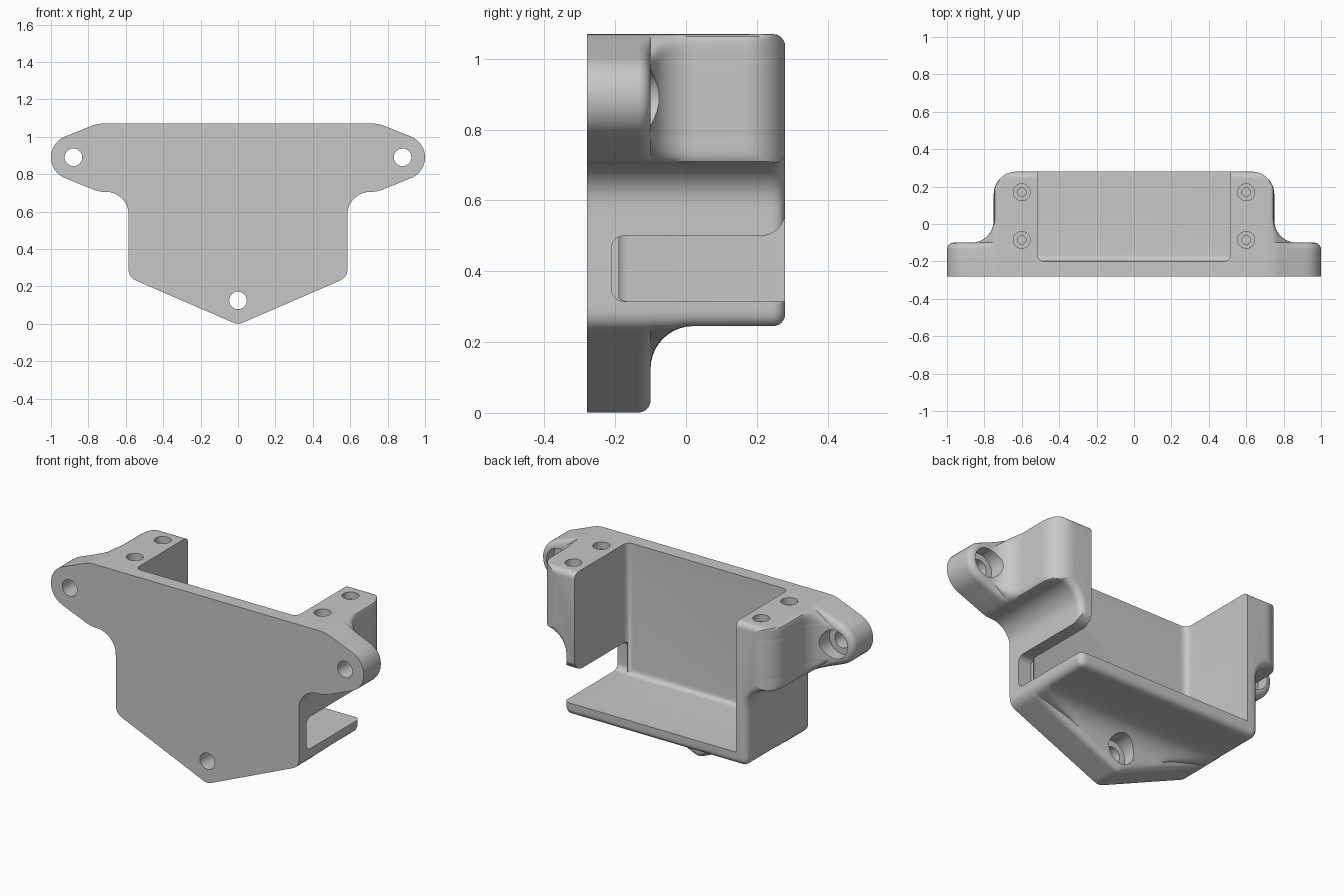
import bpy, bmesh
from math import sin, cos, pi, sqrt, tan
from mathutils import Vector

if "Cube" in bpy.data.objects:
    bpy.data.objects.remove(bpy.data.objects["Cube"])

FRONT, LUG, BACK = -0.28, -0.10, 0.28
R = 0.12                      # main fillet radius

grey = bpy.data.materials.new("matte_grey")
grey.use_nodes = True
grey.diffuse_color = (0.57, 0.57, 0.57, 1)
grey.node_tree.nodes["Principled BSDF"].inputs["Base Color"].default_value = grey.diffuse_color


def round_poly(corners, steps=10):
    """Replace each (u, v, radius) corner by an arc."""
    out, n = [], len(corners)
    for i, (u, v, r) in enumerate(corners):
        p = Vector((u, v))
        if r == 0:
            out.append(p)
            continue
        a = (Vector(corners[i - 1][:2]) - p).normalized()
        b = (Vector(corners[(i + 1) % n][:2]) - p).normalized()
        half = a.angle(b) / 2
        centre = p + (a + b).normalized() * (r / sin(half))
        s = p + a * (r / tan(half)) - centre
        e = p + b * (r / tan(half)) - centre
        sweep = pi - 2 * half
        for k in range(steps + 1):
            t = k / steps
            out.append(centre + (s * sin((1 - t) * sweep) + e * sin(t * sweep)) / sin(sweep))
    return out


def resample(pts, n):
    """Spread n points evenly along a closed loop."""
    ring = pts + pts[:1]
    lens = [(q - p).length for p, q in zip(ring, ring[1:])]
    step, out, i, start = sum(lens) / n, [], 0, 0.0
    for k in range(n):
        d = k * step
        while i < len(lens) - 1 and d > start + lens[i]:
            start += lens[i]
            i += 1
        out.append(ring[i].lerp(ring[i + 1], (d - start) / max(lens[i], 1e-9)))
    return out


def inward(pts):
    n, out = len(pts), []
    for i in range(n):
        t = (pts[(i + 1) % n] - pts[i - 1]).normalized()
        out.append(Vector((-t.y, t.x)))
    return out


def loft(name, loops):
    """Skin a list of equal 3D loops and cap both ends."""
    bm = bmesh.new()
    rings = [[bm.verts.new(p) for p in loop] for loop in loops]
    n = len(rings[0])
    for a, b in zip(rings, rings[1:]):
        for i in range(n):
            j = (i + 1) % n
            bm.faces.new((a[i], a[j], b[j], b[i]))
    bm.faces.new(rings[0])
    bm.faces.new(rings[-1])
    bmesh.ops.recalc_face_normals(bm, faces=bm.faces[:])
    return finish(name, bm)


def finish(name, bm):
    me = bpy.data.meshes.new(name)
    bm.to_mesh(me)
    bm.free()
    me.materials.append(grey)
    ob = bpy.data.objects.new(name, me)
    bpy.context.collection.objects.link(ob)
    return ob


def cut(target, cutter):
    cutter.hide_render = True
    bpy.context.view_layer.objects.active = target
    m = target.modifiers.new("cut", "BOOLEAN")
    m.operation, m.solver, m.object = "DIFFERENCE", "MANIFOLD", cutter
    bpy.ops.object.modifier_apply(modifier=m.name)
    bpy.data.objects.remove(cutter)


def stepped_hole(origin, axis, steps, sides=40):
    """Round cutter whose (radius, distance) steps run along an axis."""
    rot = Vector((0, 0, 1)).rotation_difference(Vector(axis))
    return loft("hole_cutter", [
        [Vector(origin) + rot @ Vector((r * cos(2 * pi * k / sides), r * sin(2 * pi * k / sides), d))
         for k in range(sides)] for r, d in steps])


# Front outline: pointed base, narrow waist, wide top with a rounded lug each side
side = [(0.585, 0.248, 0.06), (0.585, 0.705, R), (0.742, 0.705, 0.15),
        (1, 0.809, 0.119), (1, 0.971, 0.119), (0.754, 1.07, 0.15)]
corners = [(0, -0.005, 0.06)] + side + [(-x, z, r) for x, z, r in reversed(side)]
outline = resample(round_poly(corners), 320)
normals = inward(outline)


def unit(t):
    return min(max(t, 0), 1)


def inset(lug, rim):
    """Outline drawn in by lug at the lugs and base, and by at least rim elsewhere."""
    return [p + n * max(rim, lug * max(unit((abs(p.x) - 0.75) / 0.1), unit((0.245 - p.y) / 0.1)))
            for p, n in zip(outline, normals)]


def clamp(p, X, Z):
    return Vector((min(max(p.x, -X), X), max(p.y, Z)))


def block_loop(X, Z, rim):
    """Inset outline limited to half width X and bottom Z, with softened corners."""
    n = len(outline)
    base = inset(0.035, rim)
    move = [clamp(p, X, Z) - p for p in base]
    for _ in range(5):
        move = [(move[i - 1] + move[i] * 2 + move[(i + 1) % n]) / 4 for i in range(n)]
    return [clamp(p + m, X, Z) for p, m in zip(base, move)]


# Bracket body: lug plate with rounded back edge, concave fillet, then the deep block
layers = [(FRONT, outline)]
for k in range(7):
    a = k / 6 * pi / 2
    layers.append((LUG - 0.035 * (1 - sin(a)), inset(0.035 * (1 - cos(a)), 0)))
for k in range(11):
    a = k / 10 * pi / 2
    layers.append((LUG + R - R * cos(a), block_loop(0.87 - R * sin(a), 0.125 + R * sin(a), 0)))
for k in range(13):
    a = k / 12 * pi / 2
    y = BACK - R + R * sin(a)
    t = unit((y - 0.245) / 0.035)
    rim = 0.034 * (1 - sqrt(1 - t * t))
    layers.append((y, block_loop(0.63 + R * cos(a), 0.245 + rim, rim)))
body = loft("bracket_body", [[Vector((p.x, y, p.y)) for p in pts] for y, pts in layers])

# Open tray cavity with filleted front corners
bm = bmesh.new()
bmesh.ops.create_cube(bm, size=1)
for v in bm.verts:
    v.co = Vector((0.515 * 2 * v.co.x, 0.1 + 0.6 * v.co.y, 0.8075 + 0.985 * v.co.z))
front_edges = [e for e in bm.edges if all(v.co.y < 0 for v in e.verts)]
bmesh.ops.bevel(bm, geom=front_edges, offset=0.035, segments=6, profile=0.5, affect="EDGES")
bmesh.ops.recalc_face_normals(bm, faces=bm.faces[:])
cut(body, finish("cavity_cutter", bm))

# Slot through the left wall
slot = round_poly([(-0.21, 0.315, 0.035), (0.4, 0.315, 0), (0.4, 0.62, 0), (0.281, 0.62, 0),
                   (0.281, 0.5, 0.07), (-0.21, 0.5, 0.035)])
cut(body, loft("slot_cutter", [[Vector((x, p.x, p.y)) for p in slot] for x in (0.505, 0.9)]))

# Counterbored mounting holes
for x, z in ((0.88, 0.89), (-0.88, 0.89), (0, 0.125)):
    cut(body, stepped_hole((x, FRONT, z), (0, 1, 0),
                           [(0.047, -0.1), (0.047, 0.11), (0.082, 0.11), (0.082, 0.36)]))

# Stepped screw holes in the top
for x in (-0.6, 0.6):
    for y in (-0.085, 0.17):
        cut(body, stepped_hole((x, y, 1.07), (0, 0, -1),
                               [(0.045, -0.1), (0.045, 0.04), (0.023, 0.04), (0.023, 0.28)]))

# Weld collapsed points, then smooth shading with sharp edges kept
bm = bmesh.new()
bm.from_mesh(body.data)
bmesh.ops.remove_doubles(bm, verts=bm.verts[:], dist=1e-5)
bmesh.ops.dissolve_degenerate(bm, edges=bm.edges[:], dist=1e-5)
bm.to_mesh(body.data)
bm.free()
bpy.ops.object.select_all(action="DESELECT")
body.select_set(True)
bpy.context.view_layer.objects.active = body
bpy.ops.object.shade_smooth_by_angle(angle=0.6)
